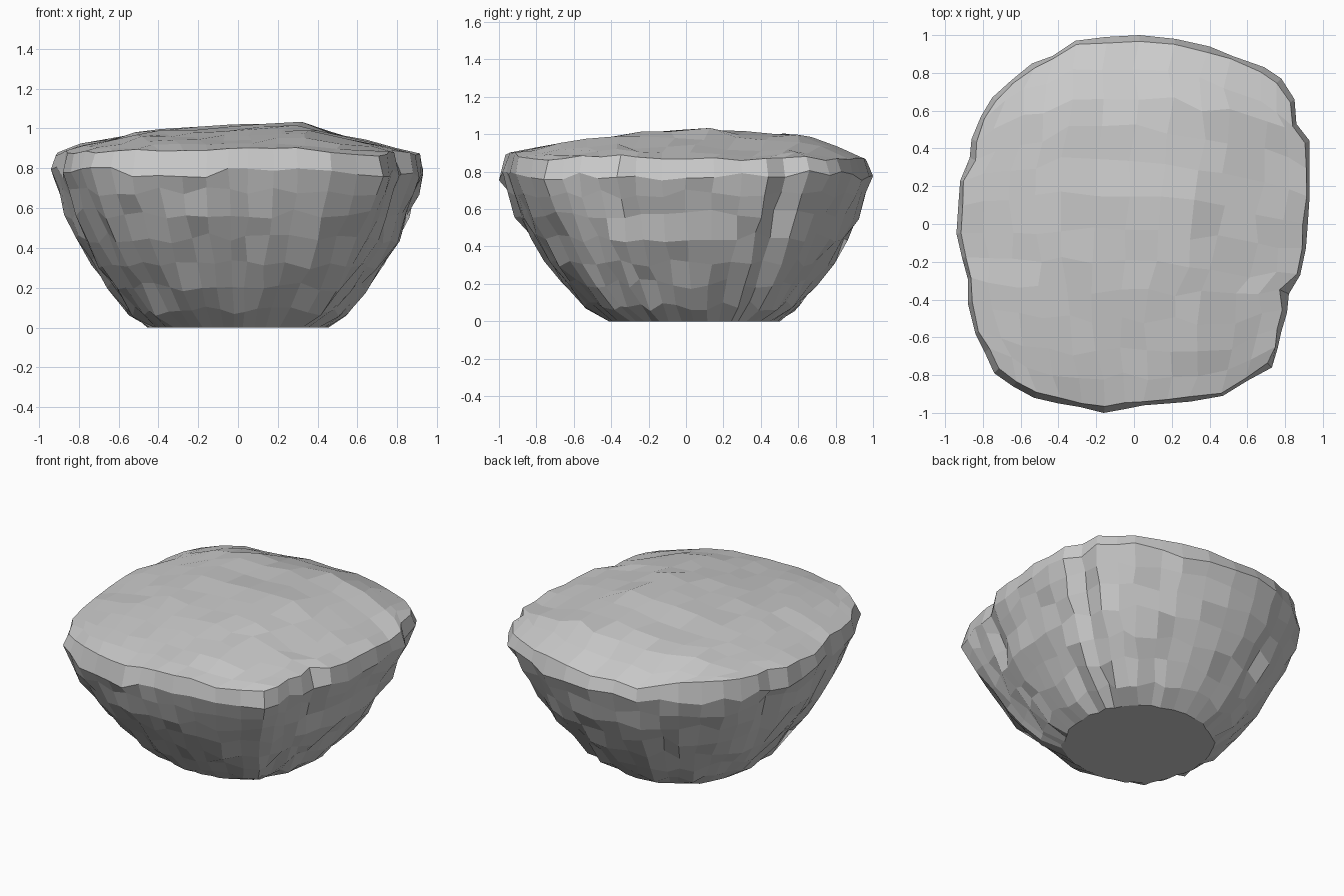
import bpy, bmesh, math, random
from mathutils import Vector

if "Cube" in bpy.data.objects:
    bpy.data.objects.remove(bpy.data.objects["Cube"], do_unlink=True)
random.seed(7)

# Widest outline of the boulder, counterclockwise, twelve points per side
OUTLINE = [
    (-.74, -.79), (-.64, -.86), (-.53, -.92), (-.4, -.95), (-.28, -.97), (-.16, -1),
    (-.05, -.98), (.05, -.96), (.18, -.95), (.3, -.94), (.47, -.91), (.6, -.83),
    (.73, -.76), (.76, -.66), (.78, -.57), (.81, -.47), (.82, -.37), (.88, -.27),
    (.91, -.13), (.92, 0), (.93, .15), (.93, .3), (.93, .44), (.86, .53),
    (.85, .66), (.78, .77), (.69, .83), (.52, .89), (.4, .94), (.22, .98),
    (.03, 1), (-.15, .99), (-.31, .97), (-.43, .89), (-.54, .85), (-.65, .76),
    (-.75, .67), (-.81, .57), (-.86, .45), (-.87, .35), (-.92, .23), (-.93, .1),
    (-.94, -.05), (-.91, -.18), (-.88, -.29), (-.88, -.42), (-.84, -.58), (-.79, -.68)]
# Height and width of each ring from the base to the widest girth
RINGS = [(0, .475), (.08, .595), (.2, .695), (.32, .78), (.45, .86),
         (.57, .92), (.68, .967), (.78, 1)]
GIRTH = RINGS[-1][0]
# Height of the top along each axis
PEAK = 1.04
RISE_X = [(-.94, .865), (-.75, .93), (-.42, 1), (0, 1.015), (.26, PEAK),
          (.5, .975), (.7, .92), (.94, .865)]
RISE_Y = [(-1, .89), (-.6, .97), (-.3, 1.005), (.14, PEAK), (.35, 1.01),
          (.58, 1.015), (.75, .955), (1, .85)]
CLEFTS = (16, 23, 39, 44)
COUNT = len(OUTLINE)
SIDE = COUNT // 4


def jitter(amount):
    return random.uniform(-amount, amount)


def sample(curve, t):
    """Straight interpolation along a list of (position, height)."""
    t = min(max(t, curve[0][0]), curve[-1][0])
    for (t0, h0), (t1, h1) in zip(curve, curve[1:]):
        if t <= t1:
            return h0 + (h1 - h0) * (t - t0) / (t1 - t0)


def top_height(x, y):
    """Fall away from the peak, combining the drops along both axes."""
    drop_x = PEAK - sample(RISE_X, x)
    drop_y = PEAK - sample(RISE_Y, y)
    return PEAK - (drop_x ** 1.5 + drop_y ** 1.5) ** (1 / 1.5)


def ring_point(index, level):
    """The outline shrinks into a rounder shape toward the base."""
    height, width = RINGS[level]
    lowness = 1 - height / GIRTH
    flat = Vector((*OUTLINE[index], 0))
    radius = flat.length + (.95 - flat.length) * .65 * lowness
    point = flat.normalized() * radius * width
    point.y += .04 * lowness ** 2
    if level == 0:
        return point * (1 + jitter(.025))
    if height < GIRTH:
        if index in CLEFTS and level > 4:
            point *= .98
        point *= 1 + jitter(.012)
        point.x += jitter(.01)
        point.y += jitter(.01)
    point.z = height + jitter(.028)
    return point


def rim_point(index):
    """Top edge, notched where a cleft breaks through."""
    inset = .94 if index == CLEFTS[0] else .975 + jitter(.012)
    x, y = Vector(OUTLINE[index]) * inset
    return Vector((x, y, top_height(x, y) + jitter(.01)))


def build_boulder():
    bm = bmesh.new()
    rings = [[bm.verts.new(ring_point(i, level)) for i in range(COUNT)]
             for level in range(len(RINGS))]
    rim = [bm.verts.new(rim_point(i)) for i in range(COUNT)]
    rings.append(rim)
    # Sides and flat base
    for low, high in zip(rings, rings[1:]):
        for i in range(COUNT):
            j = (i + 1) % COUNT
            bm.faces.new((low[i], low[j], high[j], high[i]))
    bm.faces.new(rings[0][::-1])

    # Top patch stretched between the four sides of the rim
    grid = {}
    for k in range(SIDE + 1):
        grid[k, 0] = rim[k]
        grid[SIDE, k] = rim[SIDE + k]
        grid[SIDE - k, SIDE] = rim[2 * SIDE + k]
        grid[0, SIDE - k] = rim[(3 * SIDE + k) % COUNT]
    edge = {key: vert.co.copy() for key, vert in grid.items()}
    for a in range(1, SIDE):
        for b in range(1, SIDE):
            u, v = a / SIDE, b / SIDE
            across = edge[0, b].lerp(edge[SIDE, b], u)
            along = edge[a, 0].lerp(edge[a, SIDE], v)
            corners = edge[0, 0].lerp(edge[SIDE, 0], u).lerp(
                edge[0, SIDE].lerp(edge[SIDE, SIDE], u), v)
            p = across + along - corners
            p.x += jitter(.022)
            p.y += jitter(.022)
            p.z = top_height(p.x, p.y) + jitter(.01)
            grid[a, b] = bm.verts.new(p)
    for a in range(SIDE):
        for b in range(SIDE):
            bm.faces.new((grid[a, b], grid[a + 1, b], grid[a + 1, b + 1], grid[a, b + 1]))

    bmesh.ops.recalc_face_normals(bm, faces=bm.faces)
    mesh = bpy.data.meshes.new("boulder")
    bm.to_mesh(mesh)
    bm.free()
    return mesh


# Plain grey stone
stone = bpy.data.materials.new("grey stone")
stone.use_nodes = True
stone.diffuse_color = (.6, .6, .6, 1)
stone.node_tree.nodes["Principled BSDF"].inputs["Base Color"].default_value = (.6, .6, .6, 1)

boulder = bpy.data.objects.new("boulder", build_boulder())
boulder.data.materials.append(stone)
bpy.context.collection.objects.link(boulder)
